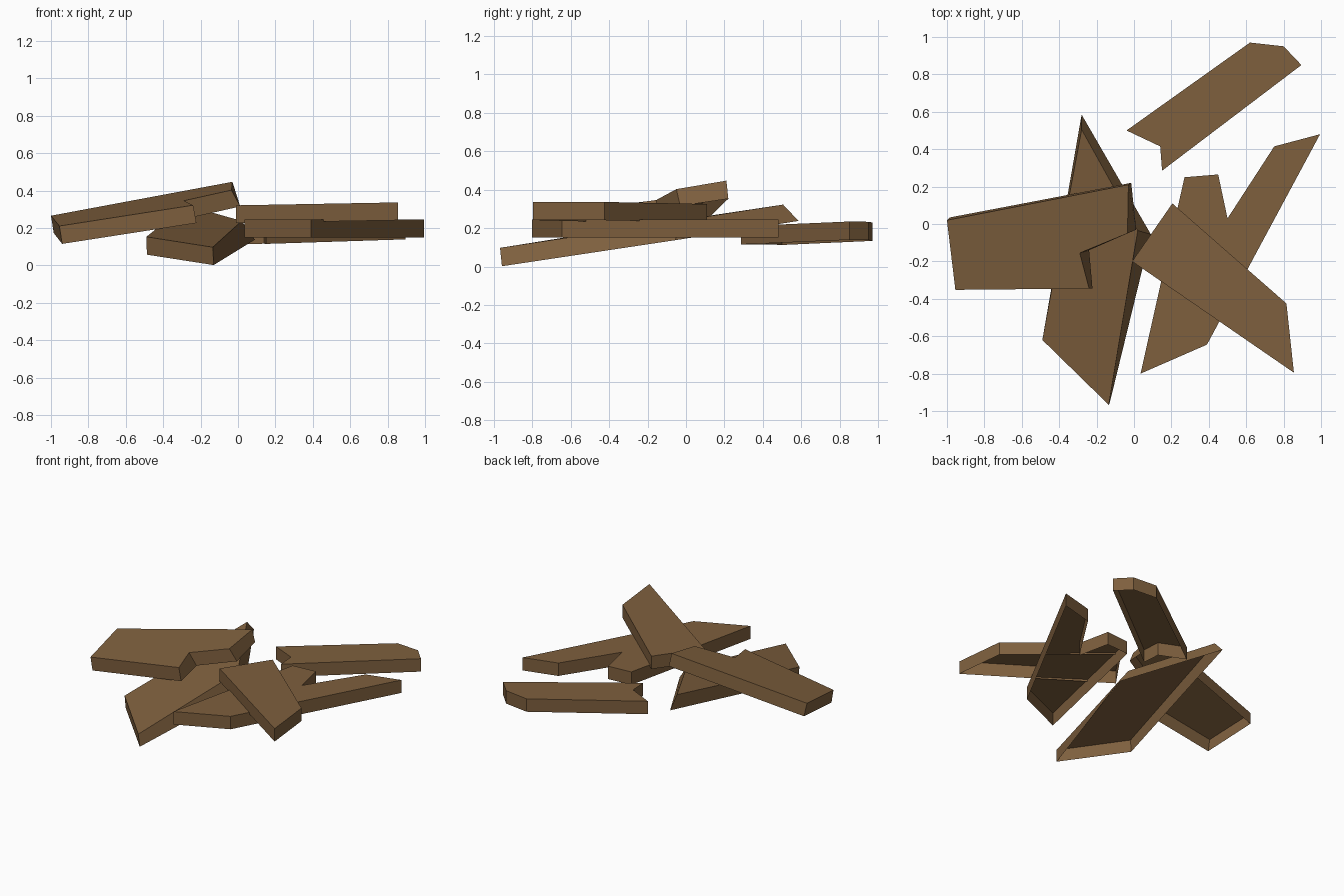
import bpy, bmesh

if "Cube" in bpy.data.objects:
    bpy.data.objects.remove(bpy.data.objects["Cube"])

wood = bpy.data.materials.new("weathered_brown_wood")
wood.diffuse_color = (0.21, 0.116, 0.048, 1)
wood.use_nodes = True
wood.node_tree.nodes["Principled BSDF"].inputs["Base Color"].default_value = wood.diffuse_color


def plank(name, top, plane, base=None, thick=0.095):
    """Broken board, open underneath: top outline on the plane z = a*x + b*y + c,
    walls down to a (possibly splayed) base outline."""
    a, b, c = plane
    base = base or top
    area = sum(p[0] * q[1] - q[0] * p[1] for p, q in zip(top, top[1:] + top[:1]))
    if area < 0:
        top, base = top[::-1], base[::-1]
    bm = bmesh.new()
    up = [bm.verts.new((x, y, a * x + b * y + c)) for x, y in top]
    low = [bm.verts.new((x, y, a * x + b * y + c - thick)) for x, y in base]
    bm.faces.new(up)
    n = len(up)
    for i in range(n):
        j = (i + 1) % n
        bm.faces.new((low[i], low[j], up[j], up[i]))
    me = bpy.data.meshes.new(name)
    bm.to_mesh(me)
    bm.free()
    me.materials.append(wood)
    ob = bpy.data.objects.new(name, me)
    bpy.context.collection.objects.link(ob)


# loose board at the back right
plank("back_board",
      [(-.04, .50), (.62, .97), (.80, .95), (.895, .85), (.15, .285), (.14, .415)],
      (.025, .01, .203))

# flat forked board
plank("forked_board",
      [(.035, -.80), (.39, -.645), (.995, .48), (.75, .415), (.50, .03),
       (.45, .265), (.27, .25)],
      (0, 0, .245))

# board lying across the forked one
plank("cross_board",
      [(-.01, -.20), (.205, .11), (.815, -.425), (.855, -.795)],
      (.018, 0, .321))

# long leaning board, front left
plank("leaning_board",
      [(-.135, -.967), (.02, -.035), (-.28, .505), (-.49, -.62)],
      (-.0075, .152, .243),
      [(-.13, -.957), (.09, -.055), (-.28, .585), (-.487, -.61)], .097)

# notched board resting on top of the leaning one
plank("notched_top_board",
      [(-1.0, .02), (-.03, .21), (-.035, -.05), (-.29, -.155), (-.24, -.345),
       (-.955, -.352)],
      (.154, .167, .416),
      [(-.985, .035), (-.015, .22), (.012, -.03), (-.24, -.14), (-.222, -.345),
       (-.94, -.35)], .098)
